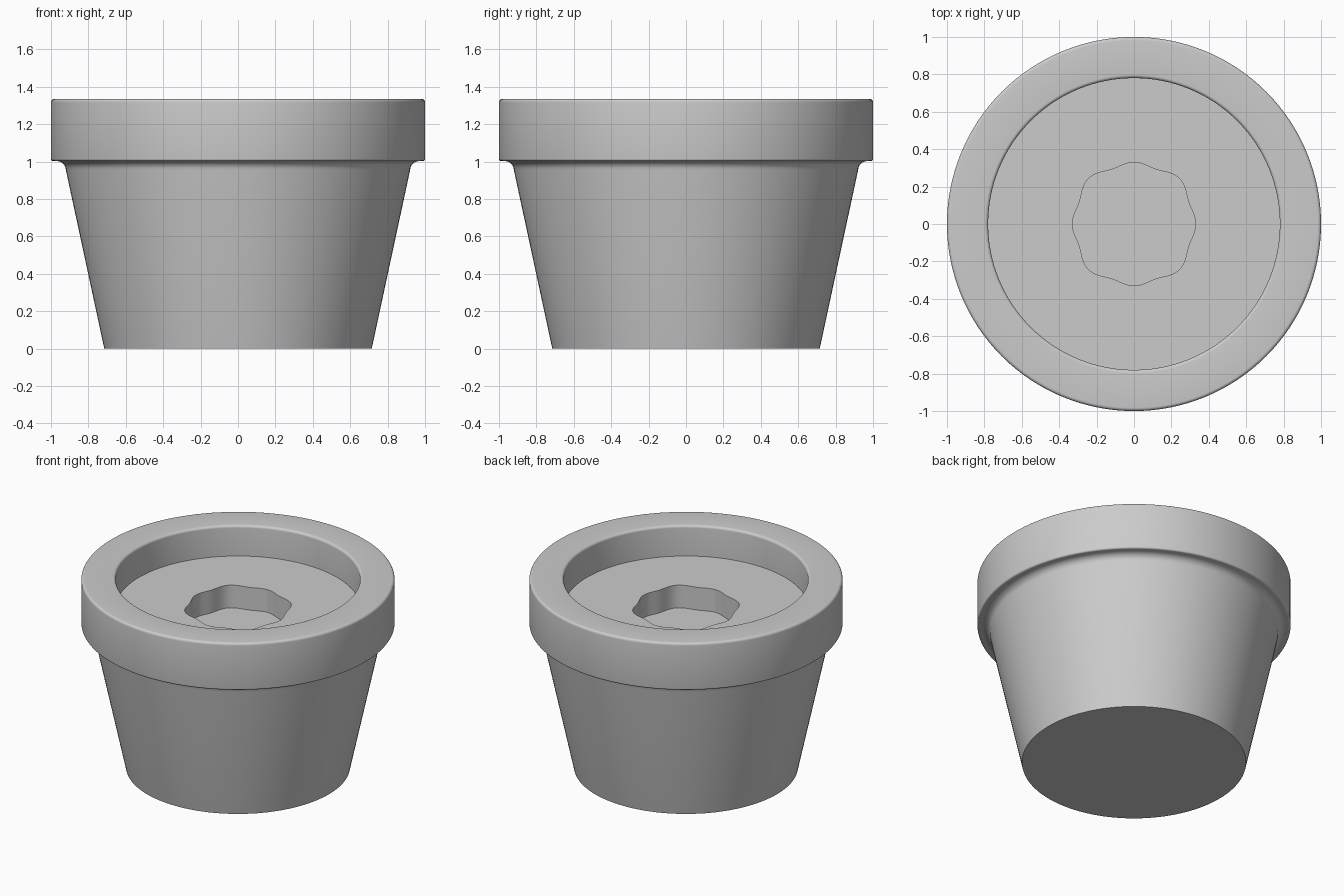
import bpy, bmesh
from math import sin, cos, pi, radians

cube = bpy.data.objects.get("Cube")
if cube:
    bpy.data.objects.remove(cube, do_unlink=True)

SEGMENTS = 128
TOP = 1.335


def arc(cx, cz, r, start, end, steps=6):
    """Points of a rounded corner in the (radius, height) plane, angles in degrees."""
    angles = [radians(start + (end - start) * i / steps) for i in range(steps + 1)]
    return [(cx + r * cos(a), cz + r * sin(a)) for a in angles]


def scalloped(a):
    """Radius of the eight-lobed socket outline."""
    return 0.326 + 0.011 * cos(8 * a) - 0.007 * cos(4 * a)


def clay_material():
    mat = bpy.data.materials.new("light_grey")
    mat.use_nodes = True
    colour = (0.6, 0.6, 0.6, 1)
    mat.diffuse_color = colour
    mat.node_tree.nodes["Principled BSDF"].inputs["Base Color"].default_value = colour
    return mat


# Profile: tapered wall, fillet under the collar, rounded collar, recessed floor
profile = [(0.715, 0)]
profile += arc(0.97, 0.953, 0.05, 180, 90)
profile += arc(0.988, 1.015, 0.012, -90, 0, 4)
profile += arc(0.982, TOP - 0.018, 0.018, 0, 90)
profile += arc(0.798, TOP - 0.018, 0.018, 90, 180)
profile += [(0.78, 1.12)]

bm = bmesh.new()
angles = [2 * pi * i / SEGMENTS for i in range(SEGMENTS)]
rings = [[bm.verts.new((r * cos(a), r * sin(a), z)) for a in angles] for r, z in profile]

# Scalloped socket sunk into the floor
for z in (1.12, 0.96):
    rings.append([bm.verts.new((scalloped(a) * cos(a), scalloped(a) * sin(a), z))
                  for a in angles])

# Skin the rings, then close the base and the socket floor
for low, high in zip(rings, rings[1:]):
    for i in range(SEGMENTS):
        j = (i + 1) % SEGMENTS
        bm.faces.new((low[i], low[j], high[j], high[i]))
bm.faces.new(rings[0][::-1])
bm.faces.new(rings[-1])
bmesh.ops.recalc_face_normals(bm, faces=bm.faces)

mesh = bpy.data.meshes.new("flower_pot")
bm.to_mesh(mesh)
bm.free()
mesh.materials.append(clay_material())
pot = bpy.data.objects.new("flower_pot", mesh)
bpy.context.collection.objects.link(pot)

bpy.ops.object.select_all(action="DESELECT")
pot.select_set(True)
bpy.context.view_layer.objects.active = pot
bpy.ops.object.shade_smooth_by_angle(angle=radians(35))
